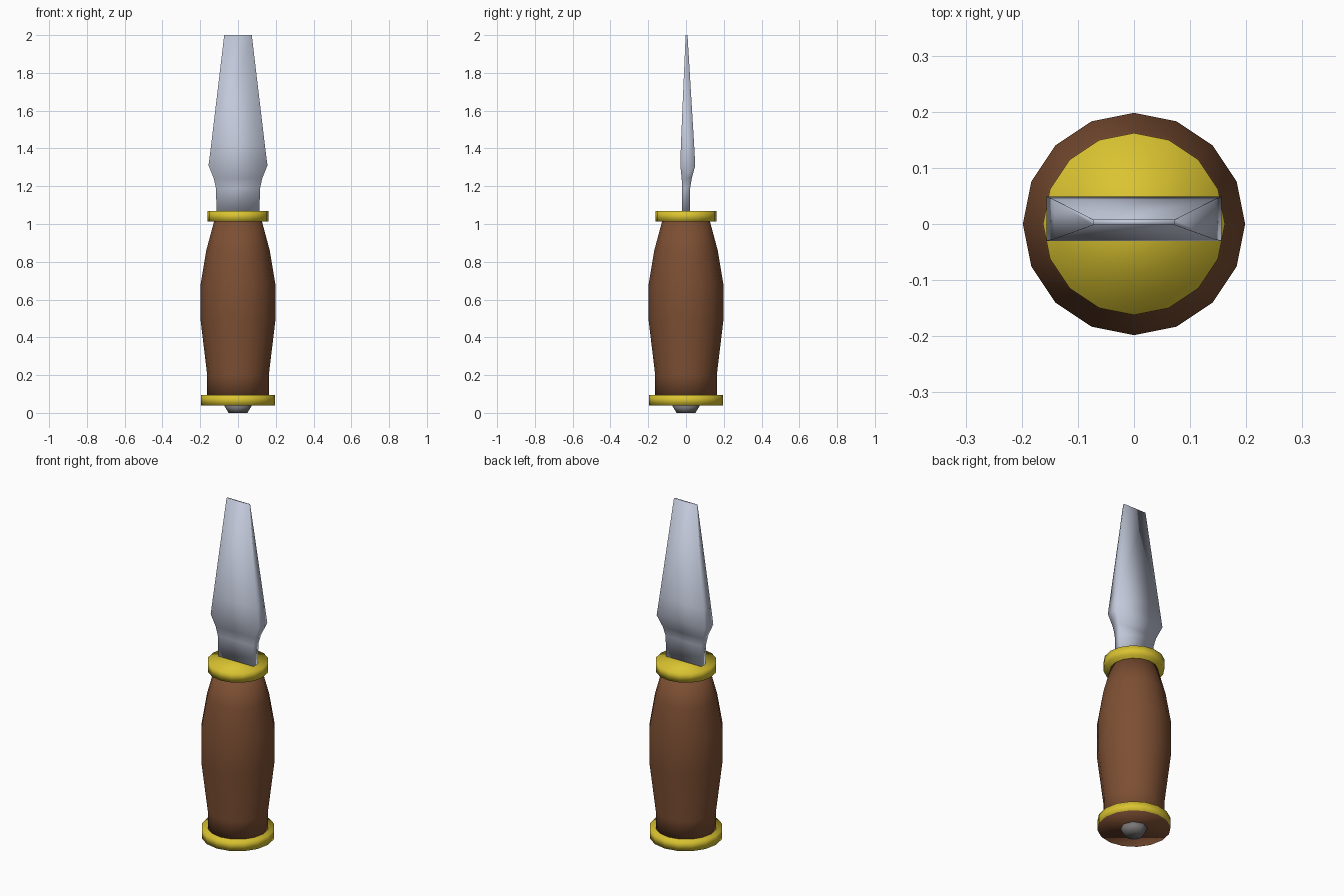
import bpy, bmesh, math

if "Cube" in bpy.data.objects:
    bpy.data.objects.remove(bpy.data.objects["Cube"])


def material(name, rgb):
    m = bpy.data.materials.new(name)
    m.diffuse_color = (*rgb, 1)
    m.use_nodes = True
    m.node_tree.nodes["Principled BSDF"].inputs["Base Color"].default_value = m.diffuse_color
    return m


brown = material("brown wood", (0.205, 0.078, 0.033))
yellow = material("yellow brass", (0.70, 0.55, 0.03))
steel = material("pale steel", (0.54, 0.58, 0.70))
grey = material("grey stud", (0.19, 0.18, 0.18))


def loft(name, rings, mats):
    """Skin a list of closed rings, cap both ends, shade smooth."""
    bm = bmesh.new()
    loops = [[bm.verts.new(p) for p in ring] for ring in rings]
    n = len(loops[0])
    for a, b in zip(loops, loops[1:]):
        for i in range(n):
            j = (i + 1) % n
            bm.faces.new((a[i], a[j], b[j], b[i]))
    bottom = bm.faces.new(loops[0][::-1])
    bm.faces.new(loops[-1])
    bottom.material_index = len(mats) - 1   # optional second colour underneath
    for f in bm.faces:
        f.smooth = True
    mesh = bpy.data.meshes.new(name)
    bm.to_mesh(mesh)
    bm.free()
    for m in mats:
        mesh.materials.append(m)
    ob = bpy.data.objects.new(name, mesh)
    bpy.context.collection.objects.link(ob)
    return ob


def lathe(name, profile, mats, sides=16):
    rings = [[(r * math.cos(2 * math.pi * i / sides),
               r * math.sin(2 * math.pi * i / sides), z) for i in range(sides)]
             for r, z in profile]
    return loft(name, rings, mats)


# Turned wooden grip
lathe("grip", [(0.163, 0.08), (0.163, 0.20), (0.198, 0.49), (0.198, 0.68),
               (0.168, 0.86), (0.125, 1.02)], [brown])

# Brass rings at both ends; the lower one has a wooden underside
lathe("bottom_ring", [(0.195, 0.04), (0.195, 0.095)], [yellow, brown])
lathe("top_collar", [(0.162, 1.012), (0.162, 1.07)], [yellow])

# Stud under the butt
lathe("butt_stud", [(0.05, 0.0), (0.075, 0.042)], [grey], 8)

# Blade: (half width, back y, front y, z)
sections = [(0.113, -0.02, 0.022, 1.06), (0.117, -0.02, 0.022, 1.19),
            (0.128, -0.023, 0.03, 1.24), (0.156, -0.03, 0.049, 1.31),
            (0.142, -0.027, 0.043, 1.42), (0.073, -0.002, 0.008, 2.0)]
loft("blade", [[(-w, a, z), (w, a, z), (w, b, z), (-w, b, z)]
               for w, a, b, z in sections], [steel])
